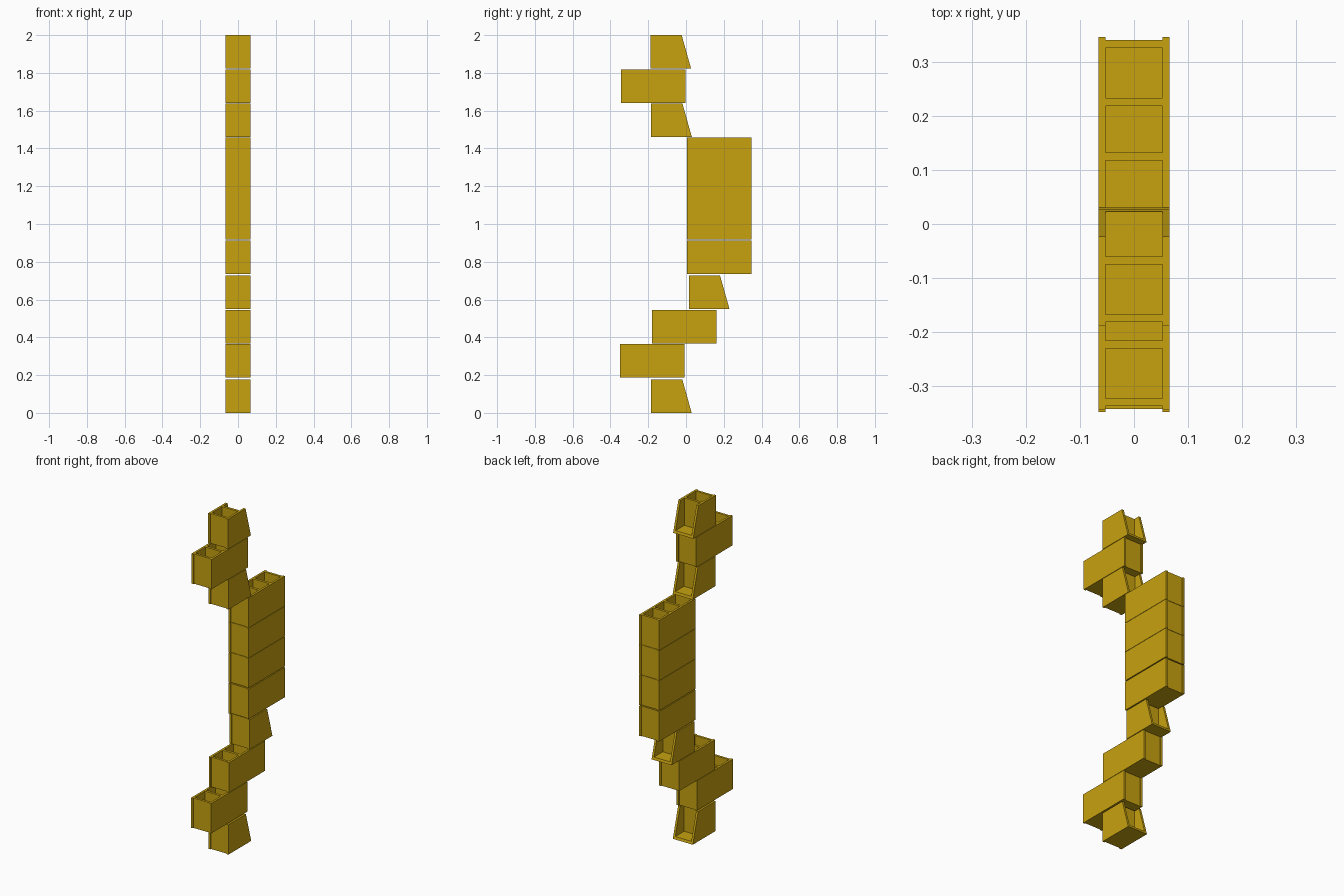
import bpy
import bmesh

cube = bpy.data.objects.get("Cube")
if cube:
    bpy.data.objects.remove(cube, do_unlink=True)

# Single ochre colour
ochre = bpy.data.materials.new("ochre_yellow")
ochre.use_nodes = True
colour = (0.57, 0.36, 0.005, 1)
ochre.diffuse_color = colour
ochre.node_tree.nodes["Principled BSDF"].inputs["Base Color"].default_value = colour

HALF_W, HEIGHT, LENGTH = 0.066, 0.178, 0.342
INNER, FLOOR, RECESS = 0.053, 0.015, 0.006
CELLS = [(0.02, 0.113), (0.128, 0.214), (0.229, 0.322)]


def prism(name, profile, half):
    """Side profile of (y, z) points, extruded along x."""
    bm = bmesh.new()
    face = bm.faces.new([bm.verts.new((-half, y, z)) for y, z in profile])
    ext = bmesh.ops.extrude_face_region(bm, geom=[face])["geom"]
    moved = [v for v in ext if isinstance(v, bmesh.types.BMVert)]
    bmesh.ops.translate(bm, verts=moved, vec=(2 * half, 0, 0))
    bmesh.ops.recalc_face_normals(bm, faces=bm.faces)
    mesh = bpy.data.meshes.new(name)
    bm.to_mesh(mesh)
    bm.free()
    mesh.materials.append(ochre)
    obj = bpy.data.objects.new(name, mesh)
    bpy.context.collection.objects.link(obj)
    return obj


def rect(y0, y1, z0, z1):
    return [(y0, z0), (y1, z0), (y1, z1), (y0, z1)]


def carved(name, profile, holes):
    """Cut rectangular pockets out of a block and return its mesh."""
    body = prism(name, profile, HALF_W)
    cutters = [prism("pocket_cutter", rect(*h), INNER) for h in holes]
    for cutter in cutters:
        cutter.hide_render = True
        mod = body.modifiers.new("pocket", "BOOLEAN")
        mod.operation = "DIFFERENCE"
        mod.solver = "EXACT"
        mod.object = cutter
    bpy.context.view_layer.update()
    graph = bpy.context.evaluated_depsgraph_get()
    mesh = bpy.data.meshes.new_from_object(body.evaluated_get(graph))
    mesh.name = name
    for obj in cutters + [body]:
        bpy.data.objects.remove(obj, do_unlink=True)
    return mesh


# Whole block: three cells, a floor and shallow recessed ends
TOP = HEIGHT + 0.05
front_recess = (-0.05, RECESS, -0.05, TOP)
back_recess = (LENGTH - RECESS, LENGTH + 0.05, -0.05, TOP)
full_mesh = carved(
    "full_block", rect(0, LENGTH, 0, HEIGHT),
    [(a, b, FLOOR, TOP) for a, b in CELLS] + [front_recess, back_recess])

# Broken block: one cell, then an open cell with sloping side walls
half_mesh = carved(
    "broken_block", [(0, 0), (0.215, 0), (0.165, HEIGHT), (0, HEIGHT)],
    [(*CELLS[0], FLOOR, TOP), (CELLS[1][0], 0.3, FLOOR, TOP), front_recess])

# Stack from the ground up: mesh, front edge y, base z
STACK = [
    (half_mesh, -0.185, 0), (full_mesh, -0.349, 0.188),
    (full_mesh, -0.181, 0.368), (half_mesh, 0.015, 0.55),
    (full_mesh, 0.005, 0.735), (full_mesh, 0.005, 0.919),
    (full_mesh, 0.005, 1.099), (full_mesh, 0.005, 1.279),
    (half_mesh, -0.184, 1.46), (full_mesh, -0.344, 1.641),
    (half_mesh, -0.188, 1.822),
]
for i, (mesh, y, z) in enumerate(STACK, 1):
    block = bpy.data.objects.new(f"{mesh.name}_course_{i}", mesh)
    block.location = (0, y, z)
    bpy.context.collection.objects.link(block)
